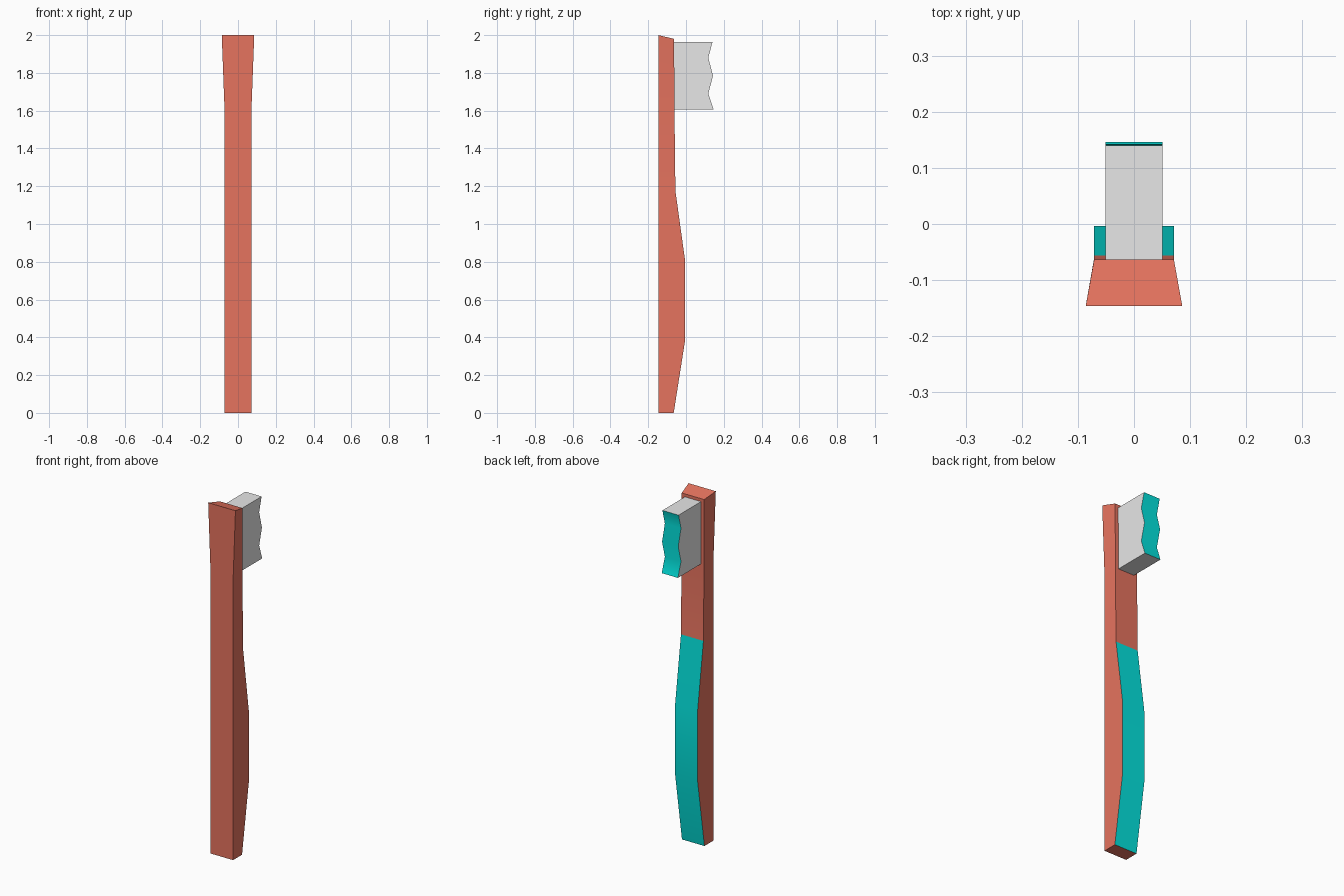
import bpy, bmesh, math

if "Cube" in bpy.data.objects:
    bpy.data.objects.remove(bpy.data.objects["Cube"])


def material(name, rgb):
    m = bpy.data.materials.new(name)
    m.diffuse_color = (*rgb, 1)
    m.use_nodes = True
    m.node_tree.nodes["Principled BSDF"].inputs["Base Color"].default_value = m.diffuse_color
    return m


red = material("coral red", (0.79, 0.172, 0.114))
teal = material("teal", (0.001, 0.76, 0.72))
grey = material("light grey", (0.80, 0.80, 0.80))


def loft(name, rings, mats, is_accent):
    """Join four-cornered rings into a closed solid; accent faces get slot 1."""
    bm = bmesh.new()
    rows = [[bm.verts.new(p) for p in r] for r in rings]
    for a, b in zip(rows, rows[1:]):
        for i in range(4):
            j = (i + 1) % 4
            bm.faces.new((a[i], a[j], b[j], b[i]))
    bm.faces.new(rows[0][::-1])
    bm.faces.new(rows[-1])
    bmesh.ops.recalc_face_normals(bm, faces=bm.faces)
    bm.normal_update()
    for f in bm.faces:
        f.smooth = True
        f.material_index = int(is_accent(f))
    me = bpy.data.meshes.new(name)
    bm.to_mesh(me)
    bm.free()
    for m in mats:
        me.materials.append(m)
    # Smooth along the length, sharp at the corners
    me.set_sharp_from_angle(angle=math.radians(45))
    ob = bpy.data.objects.new(name, me)
    bpy.context.collection.objects.link(ob)
    return ob


def ring(half_f, y_f, z_f, half_b, y_b, z_b):
    return [(-half_f, y_f, z_f), (half_f, y_f, z_f),
            (half_b, y_b, z_b), (-half_b, y_b, z_b)]


# Handle: flat front, swelling back with a teal grip, flared sloping top
W, F = 0.071, -0.146
profile = [(-0.065, 0), (-0.004, 0.39), (-0.004, 0.80),
           (-0.056, 1.175), (-0.061, 1.60)]
rings = [ring(W, F, z, W, y, z) for y, z in profile]
rings.append(ring(0.086, F, 2.0, W, -0.063, 1.98))
loft("handle", rings, [red, teal],
     lambda f: f.normal.y > 0.5 and f.calc_center_median().z < 1.17)

# Bristles: block with a zigzag teal tip
tip = [(0.146, 1.607), (0.118, 1.69), (0.143, 1.785),
       (0.118, 1.88), (0.14, 1.963)]
loft("bristles",
     [ring(0.051, -0.066, z, 0.051, y, z) for y, z in tip],
     [grey, teal], lambda f: f.normal.y > 0.5)
